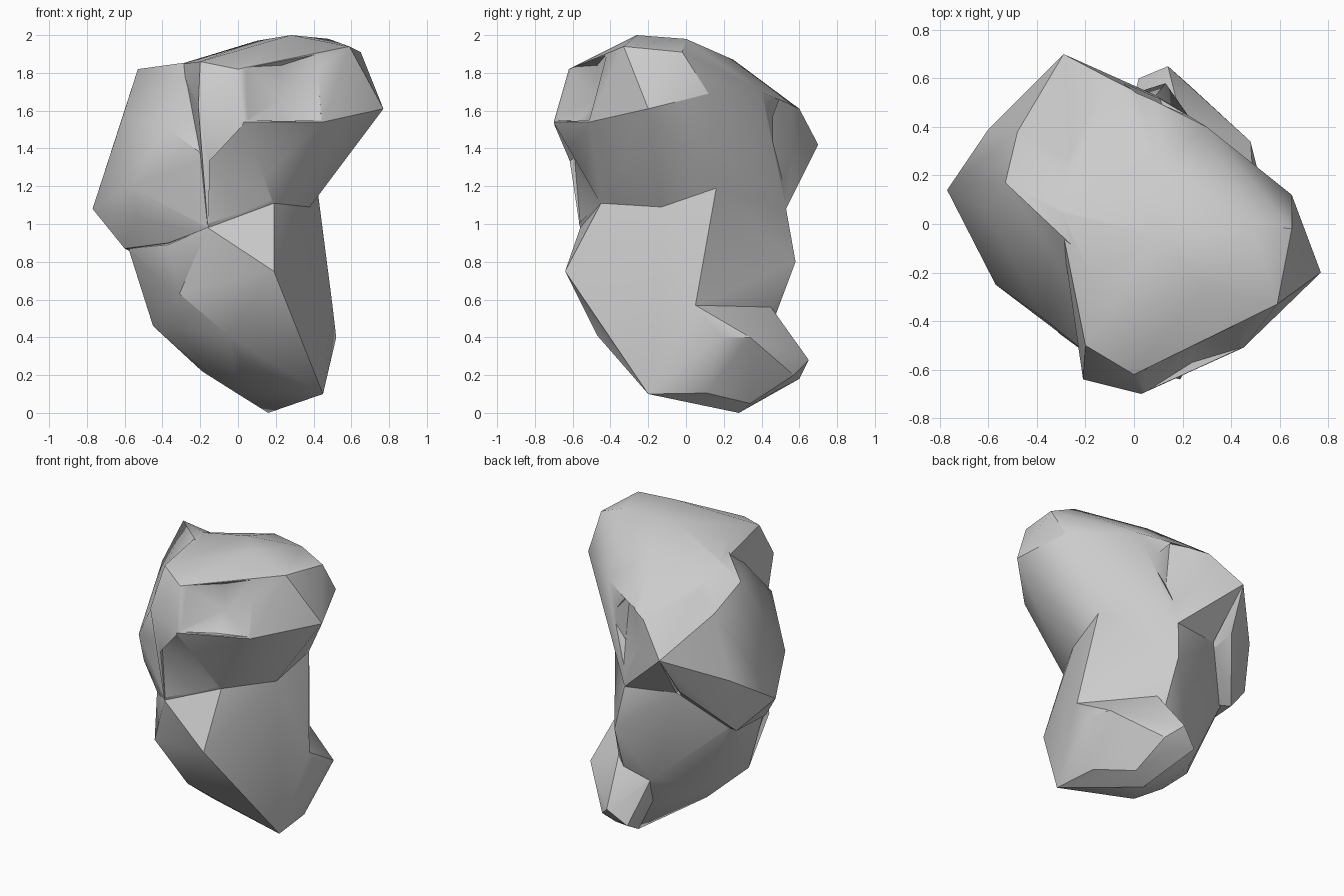
import bpy, bmesh, math

stone = bpy.data.materials.new("grey_stone")
stone.diffuse_color = (0.6, 0.6, 0.6, 1)


def chunk(name, points):
    """One angular lump of rock, wrapped tightly around its corner points."""
    bm = bmesh.new()
    for p in points:
        bm.verts.new(p)
    out = bmesh.ops.convex_hull(bm, input=bm.verts)
    junk = {v for v in out["geom_interior"] + out["geom_unused"]
            if isinstance(v, bmesh.types.BMVert)}
    bmesh.ops.delete(bm, geom=list(junk), context='VERTS')
    bmesh.ops.recalc_face_normals(bm, faces=bm.faces)
    mesh = bpy.data.meshes.new(name)
    bm.to_mesh(mesh)
    bm.free()
    mesh.materials.append(stone)
    ob = bpy.data.objects.new(name, mesh)
    bpy.context.collection.objects.link(ob)
    return ob


# Waist shared by the upper and lower lumps
waist = [(-.16, -.56, .98), (.19, -.45, 1.11), (.38, -.13, 1.09), (.42, .16, 1.19),
         (.09, .53, 1.08), (-.25, .46, 1.1)]

# Overhanging upper lump
rock = chunk("rock", waist + [
    (.77, -.2, 1.61), (.59, -.33, 1.94), (.65, -.02, 1.91), (.65, .12, 1.69),
    (.45, -.51, 1.54), (.03, -.7, 1.54), (0, -.62, 1.82), (-.2, -.5, 1.86),
    (-.21, -.64, 1.62), (-.16, -.59, 1.36), (-.18, -.2, 1.88), (-.31, .05, 1.845),
    (-.29, .7, 1.42), (-.1, .6, 1.61), (.3, .4, 1.7), (.1, .25, 1.87),
    (.28, -.26, 2), (.48, 0, 1.98), (.1, -.05, 1.97), (0, 0, .75)])

# Hollows in the upper lump: brow, under the brow, and upper back
brow = chunk("brow_hollow", [
    (.02, -.62, 1.83), (.23, -.47, 1.84), (.42, -.42, 1.9), (.23, -.47, 1.66),
    (.24, -.57, 1.545), (.05, -.69, 1.55), (.44, -.51, 1.55),
    (0, -.9, 1.84), (.5, -.9, 1.9), (0, -.9, 1.55), (.5, -.9, 1.55)])
under = chunk("under_brow_hollow", [
    (-.155, -.56, 1.0), (-.155, -.59, 1.35), (.19, -.46, 1.12), (.03, -.695, 1.53),
    (-.1, -.9, 1.15)])
nape = chunk("upper_back_hollow", [
    (.1, .46, 1.67), (.13, .46, 1.36), (-.08, .61, 1.4), (-.05, .59, 1.62),
    (.25, .455, 1.5), (.1, .53, 1.18), (-.1, .9, 1.5), (.3, .9, 1.5)])

# Bulge on the left side
bulge = chunk("left_bulge", [
    (-.53, .17, 1.82), (-.48, .38, 1.67), (-.6, .39, 1.25), (-.77, .14, 1.08),
    (-.61, .06, 1.57), (-.57, -.25, 1.2), (-.53, -.25, 1.03), (-.37, -.39, 1.5),
    (-.2, -.14, 1.865), (-.31, .05, 1.85), (-.29, .7, 1.42), (-.33, .54, 1.16),
    (-.56, .26, .85), (-.6, 0, .87), (-.37, -.34, .9), (-.16, -.555, .98),
    (-.16, -.56, 1.35), (0, .1, 1.8), (.1, .1, 1.2), (-.1, .1, .8)])

# Tapering lower lump
lower = chunk("lower_lump", waist + [
    (.19, -.64, .75), (-.31, -.45, .63), (-.37, -.34, .89), (-.05, -.47, .41),
    (.02, -.31, .27), (.45, -.2, .1), (.16, .28, 0), (0, 0, .1), (-.19, .05, .22),
    (-.28, .2, .36), (-.45, -.03, .46), (-.58, 0, .87), (-.52, .22, .87),
    (-.05, .43, .45), (.19, .45, .56), (.13, .58, .8), (.5, .05, .57),
    (.44, .1, .95), (0, 0, 1.5)])

# Small spur low on the back
spur = chunk("back_spur", [
    (.52, .18, .4), (.48, .34, .4), (.28, .51, .32), (.14, .65, .28), (.02, .6, .18),
    (.23, .57, .2), (.18, .5, .13), (.27, .34, .05), (.16, .28, 0), (.45, -.2, .1),
    (.42, .11, .105), (.5, .05, .57), (.19, .45, .56), (-.03, .42, .44), (0, .2, .3)])

# Carve the hollows, then fuse the lumps into one solid
steps = [(brow, 'DIFFERENCE'), (under, 'DIFFERENCE'), (nape, 'DIFFERENCE'),
         (bulge, 'UNION'), (lower, 'UNION'), (spur, 'UNION')]
for part, how in steps:
    mod = rock.modifiers.new(part.name, 'BOOLEAN')
    mod.operation = how
    mod.solver = 'EXACT'
    mod.object = part
bpy.context.view_layer.objects.active = rock
rock.select_set(True)
for mod in list(rock.modifiers):
    bpy.ops.object.modifier_apply(modifier=mod.name)
for part, how in steps:
    bpy.data.objects.remove(part)

bpy.ops.object.shade_smooth_by_angle(angle=math.radians(32))
